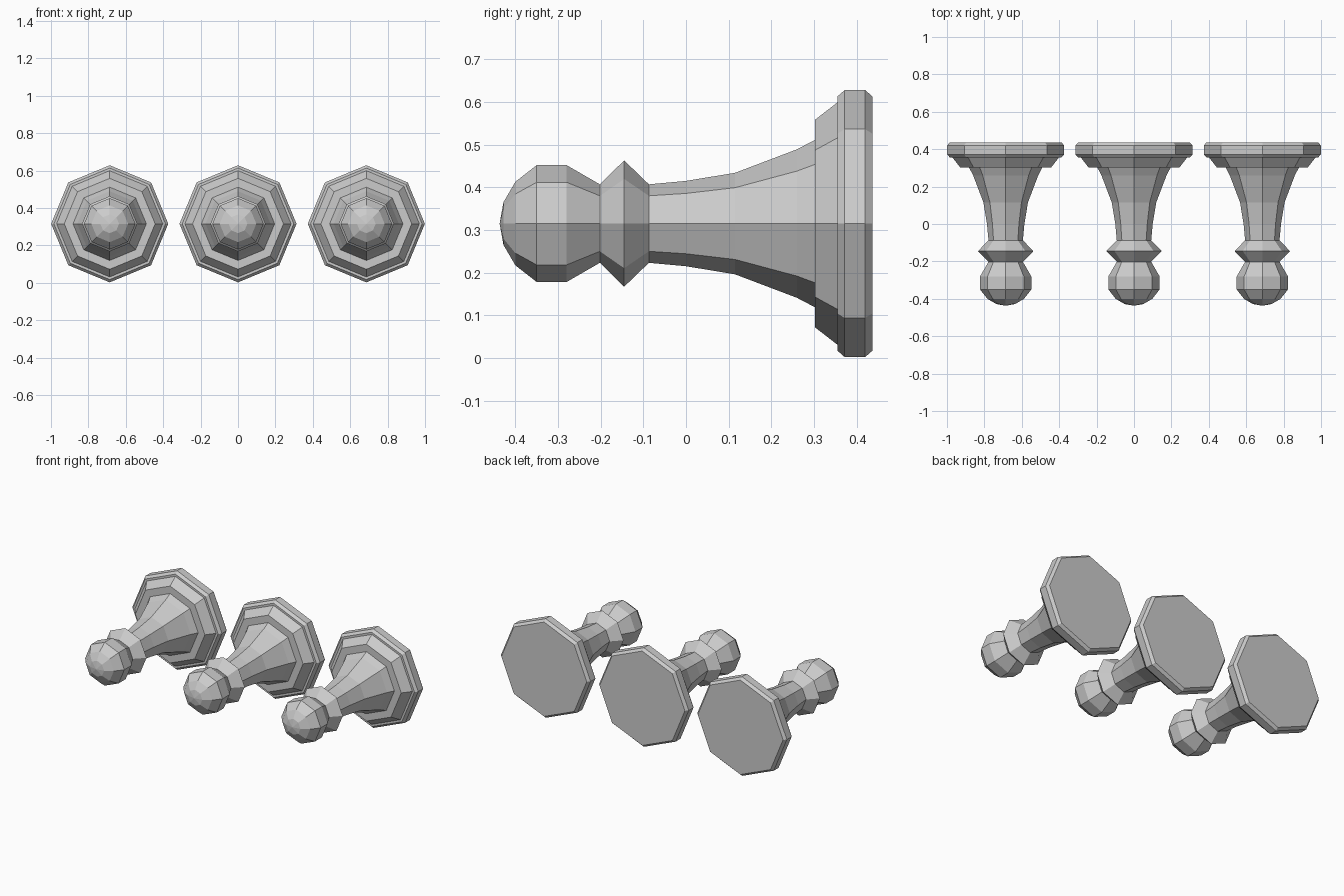
import bpy, bmesh
from math import cos, sin, pi

if "Cube" in bpy.data.objects:
    bpy.data.objects.remove(bpy.data.objects["Cube"])

SIDES = 8
AXIS_Z = 0.315

# Profile along y from base to head: (y, radius)
BASE = [(0.437, 0.298), (0.420, 0.313), (0.372, 0.313), (0.355, 0.298),
        (0.355, 0.284), (0.302, 0.243), (0.302, 0.196)]
STEM = [(0.260, 0.174), (0.115, 0.119), (0.0, 0.100), (-0.087, 0.092)]
COLLAR = [(-0.145, 0.148), (-0.202, 0.092)]
HEAD = [(-0.280, 0.137), (-0.350, 0.137), (-0.400, 0.098), (-0.428, 0.050)]
TIP_Y = -0.437


def pawn(name, x):
    """Eight-sided turned piece lying along y."""
    bm = bmesh.new()
    rings = []
    for y, r in BASE + STEM + COLLAR + HEAD:
        rings.append([bm.verts.new((r * cos(2 * pi * i / SIDES), y,
                                    r * sin(2 * pi * i / SIDES)))
                      for i in range(SIDES)])
    # Flat underside, walls and pointed tip
    bm.faces.new(rings[0])
    for a, b in zip(rings, rings[1:]):
        for i in range(SIDES):
            j = (i + 1) % SIDES
            bm.faces.new((a[i], a[j], b[j], b[i]))
    tip = bm.verts.new((0, TIP_Y, 0))
    for i in range(SIDES):
        bm.faces.new((rings[-1][i], rings[-1][(i + 1) % SIDES], tip))
    bmesh.ops.recalc_face_normals(bm, faces=bm.faces)
    mesh = bpy.data.meshes.new(name)
    bm.to_mesh(mesh)
    bm.free()
    obj = bpy.data.objects.new(name, mesh)
    obj.location = (x, 0, AXIS_Z)
    bpy.context.collection.objects.link(obj)


# Row of three pieces
for label, x in (("left", -0.686), ("middle", 0), ("right", 0.686)):
    pawn(f"pawn_{label}", x)
